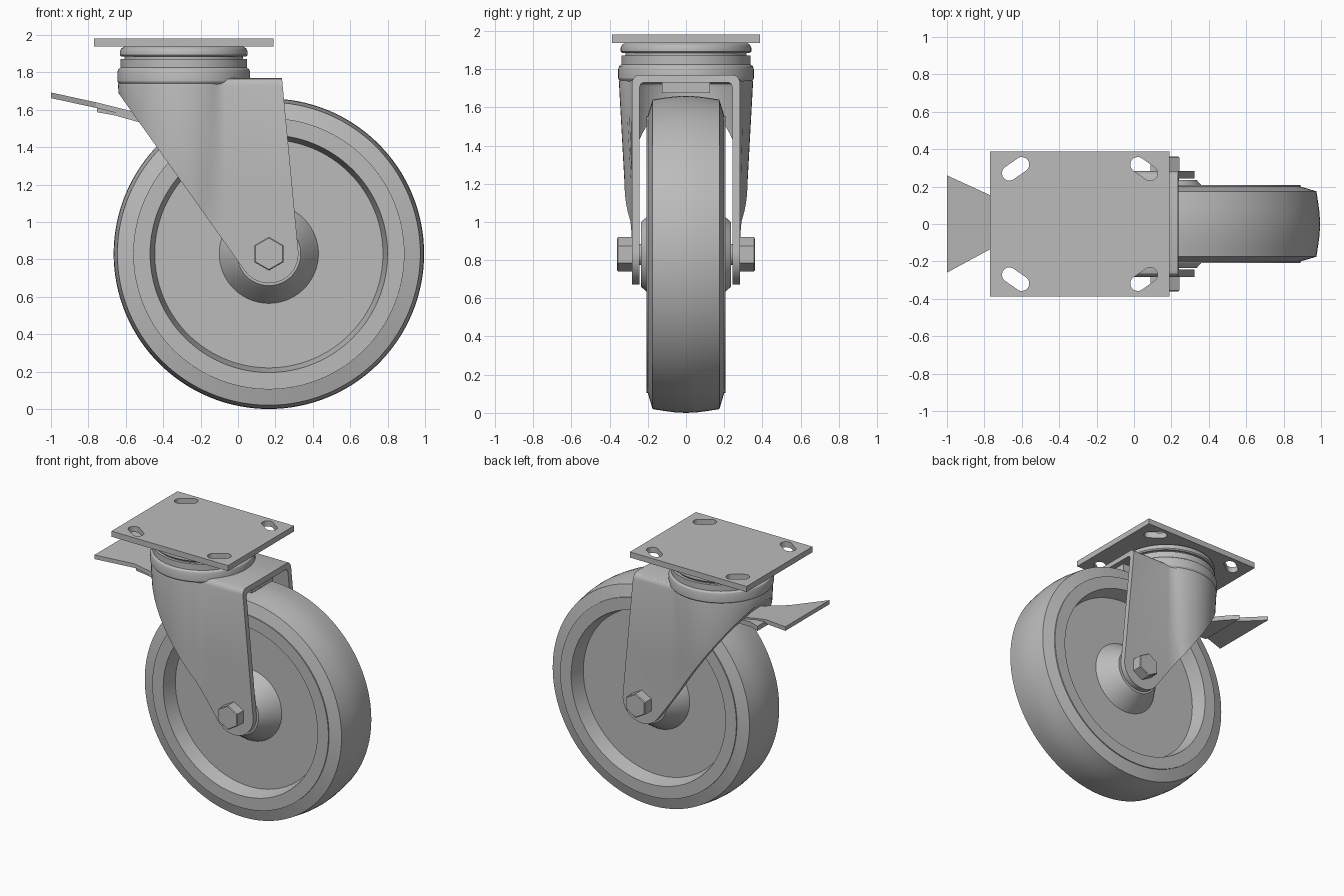
import bpy, bmesh
from math import sin, cos, pi, radians
from mathutils import Matrix, Vector

cube = bpy.data.objects.get("Cube")
if cube:
    bpy.data.objects.remove(cube, do_unlink=True)

steel = bpy.data.materials.new("grey_steel")
steel.use_nodes = True
GREY = (0.5, 0.5, 0.5, 1)
steel.diffuse_color = GREY
steel.node_tree.nodes["Principled BSDF"].inputs["Base Color"].default_value = GREY

AXLE = Vector((0.165, 0, 0.83))
SWIVEL_X = -0.29


def finish(name, bm):
    bmesh.ops.recalc_face_normals(bm, faces=bm.faces)
    mesh = bpy.data.meshes.new(name)
    bm.to_mesh(mesh)
    bm.free()
    mesh.materials.append(steel)
    ob = bpy.data.objects.new(name, mesh)
    bpy.context.collection.objects.link(ob)
    return ob


def activate(ob):
    bpy.ops.object.select_all(action='DESELECT')
    ob.select_set(True)
    bpy.context.view_layer.objects.active = ob


def smooth(ob):
    activate(ob)
    bpy.ops.object.shade_smooth_by_angle(angle=radians(28))


def combine(ob, tool, operation):
    mod = ob.modifiers.new("cut", 'BOOLEAN')
    mod.operation, mod.solver, mod.object = operation, 'EXACT', tool
    activate(ob)
    bpy.ops.object.modifier_apply(modifier=mod.name)
    bpy.data.objects.remove(tool, do_unlink=True)


def loft(name, rings):
    """Solid through matching closed rings of points."""
    bm = bmesh.new()
    rows = [[bm.verts.new(p) for p in ring] for ring in rings]
    n = len(rows[0])
    for a, b in zip(rows, rows[1:]):
        for i in range(n):
            j = (i + 1) % n
            bm.faces.new((a[i], a[j], b[j], b[i]))
    bm.faces.new(rows[0])
    bm.faces.new(rows[-1])
    return finish(name, bm)


def lathe(name, profile, centre, along_y=False, steps=96):
    """Revolve (radius, height) points about z, or about y."""
    bm = bmesh.new()
    verts = [bm.verts.new((r, 0, h)) for r, h in profile]
    edges = [bm.edges.new(pair) for pair in zip(verts, verts[1:])]
    bmesh.ops.spin(bm, geom=verts + edges, cent=(0, 0, 0), axis=(0, 0, 1),
                   angle=2 * pi, steps=steps)
    bmesh.ops.remove_doubles(bm, verts=bm.verts, dist=1e-4)
    turn = Matrix.Rotation(pi / 2, 4, 'X') if along_y else Matrix()
    bm.transform(Matrix.Translation(centre) @ turn)
    ob = finish(name, bm)
    smooth(ob)
    return ob


def box(name, lo, hi):
    return loft(name, [[(lo[0], lo[1], z), (hi[0], lo[1], z),
                        (hi[0], hi[1], z), (lo[0], hi[1], z)] for z in (lo[2], hi[2])])


# Wheel: hub cone, recessed web, rim and crowned tread
half = [(0, 0.235), (0.17, 0.235), (0.192, 0.21), (0.265, 0.1), (0.61, 0.1),
        (0.635, 0.208), (0.725, 0.208), (0.725, 0.2), (0.81, 0.175),
        (0.819, 0.12), (0.827, 0.06)]
lathe("wheel", half + [(0.83, 0)] + [(r, -h) for r, h in reversed(half)],
      AXLE, along_y=True, steps=128)

# Axle, with a hexagonal bolt head on each side
lathe("axle", [(0, -0.28), (0.055, -0.28), (0.055, 0.28), (0, 0.28)],
      AXLE, along_y=True, steps=32)
for side, label in ((1, "left"), (-1, "right")):
    loft(label + "_bolt_head",
         [[AXLE + Vector((r * sin(i * pi / 3), side * y, r * cos(i * pi / 3)))
           for i in range(6)] for r, y in ((0.09, 0.28), (0.09, 0.355), (0.084, 0.36))])


# Fork: bulged back blending into two flat legs, hollowed and trimmed
def section(z, inset, front):
    bulge = 0.322 + 0.033 * min(1, max(0, (z - 1.2) / 0.6)) - inset
    flat = 0.283 - inset
    pts = []
    for i in range(19):
        a = radians(180 - i * 6.4)
        pts.append((SWIVEL_X + bulge * cos(a), bulge * sin(a)))
    x0, y0 = pts[-1]
    for t, drop in ((0.3, 0.45), (0.65, 0.85), (1, 1)):
        pts.append((x0 + (-0.07 - x0) * t, y0 + (flat - y0) * drop))
    pts.append((front, flat))
    pts += [(x, -y) for x, y in reversed(pts[1:])]
    return [(x, y, z) for x, y in pts]


fork = loft("fork", [section(z, d, 0.4) for z, d in
                     ((0.6, 0), (1.2, 0), (1.73, 0), (1.75, 0.006), (1.764, 0.018), (1.77, 0.038))])
hollow = loft("fork_hollow", [section(z, d, 0.6) for z, d in
                              ((0.4, 0.04), (1.2, 0.04), (1.705, 0.04), (1.723, 0.046), (1.73, 0.06))])
combine(fork, hollow, 'DIFFERENCE')
outline = [(0.235, 1.9), (-0.75, 1.9), (-0.75, 1.69), (-0.64, 1.69)]
for i in range(21):
    a = radians(216 + i * 7.45)
    outline.append((AXLE.x + 0.158 * cos(a), AXLE.z + 0.158 * sin(a)))
outline.append((0.235, 1.77))
trim = loft("fork_trim", [[(x, y, z) for x, z in outline] for y in (-0.5, 0.5)])
combine(fork, trim, 'INTERSECT')
smooth(fork)

# Swivel head with its bearing groove
lathe("swivel_head",
      [(0, 1.735), (0.345, 1.735), (0.355, 1.75), (0.355, 1.8), (0.35, 1.815),
       (0.338, 1.825), (0.338, 1.87), (0.318, 1.87), (0.318, 1.885), (0.335, 1.885),
       (0.342, 1.893), (0.342, 1.912), (0.335, 1.927), (0.318, 1.938), (0, 1.938)],
      (SWIVEL_X, 0, 0))

# Mounting plate with four slanted slots
plate = box("mounting_plate", (-0.77, -0.388, 1.938), (0.19, 0.388, 1.98))
for sx in (-1, 1):
    for sy in (-1, 1):
        ring = []
        for i in range(24):
            a = 2 * pi * (i + 0.5) / 24
            end = 1 if cos(a) > 0 else -1
            u, v = 0.04 * cos(a) + end * 0.04, 0.04 * sin(a)
            tilt = -sx * sy * radians(35)
            ring.append((SWIVEL_X + sx * 0.343 + u * cos(tilt) - v * sin(tilt),
                         sy * 0.295 + u * sin(tilt) + v * cos(tilt)))
        slot = loft("slot", [[(x, y, z) for x, y in ring] for z in (1.9, 2.0)])
        combine(plate, slot, 'DIFFERENCE')

# Brake: flared pedal, lower release pedal and the shoe under the fork roof
def pedal(name, stations, thick):
    loft(name, [[(x, lo, z), (x, hi, z), (x, hi, z - thick), (x, lo, z - thick)]
                for x, lo, hi, z in stations])


pedal("brake_pedal", [(-1, -0.26, 0.26, 1.692), (-0.76, -0.13, 0.15, 1.64),
                      (-0.5, -0.1, 0.1, 1.575)], 0.03)
pedal("release_pedal", [(-0.755, -0.12, 0.24, 1.622), (-0.66, -0.11, 0.18, 1.605),
                        (-0.5, -0.1, 0.1, 1.56)], 0.035)
box("brake_shoe", (-0.3, -0.125, 1.675), (0.2, 0.125, 1.735))
